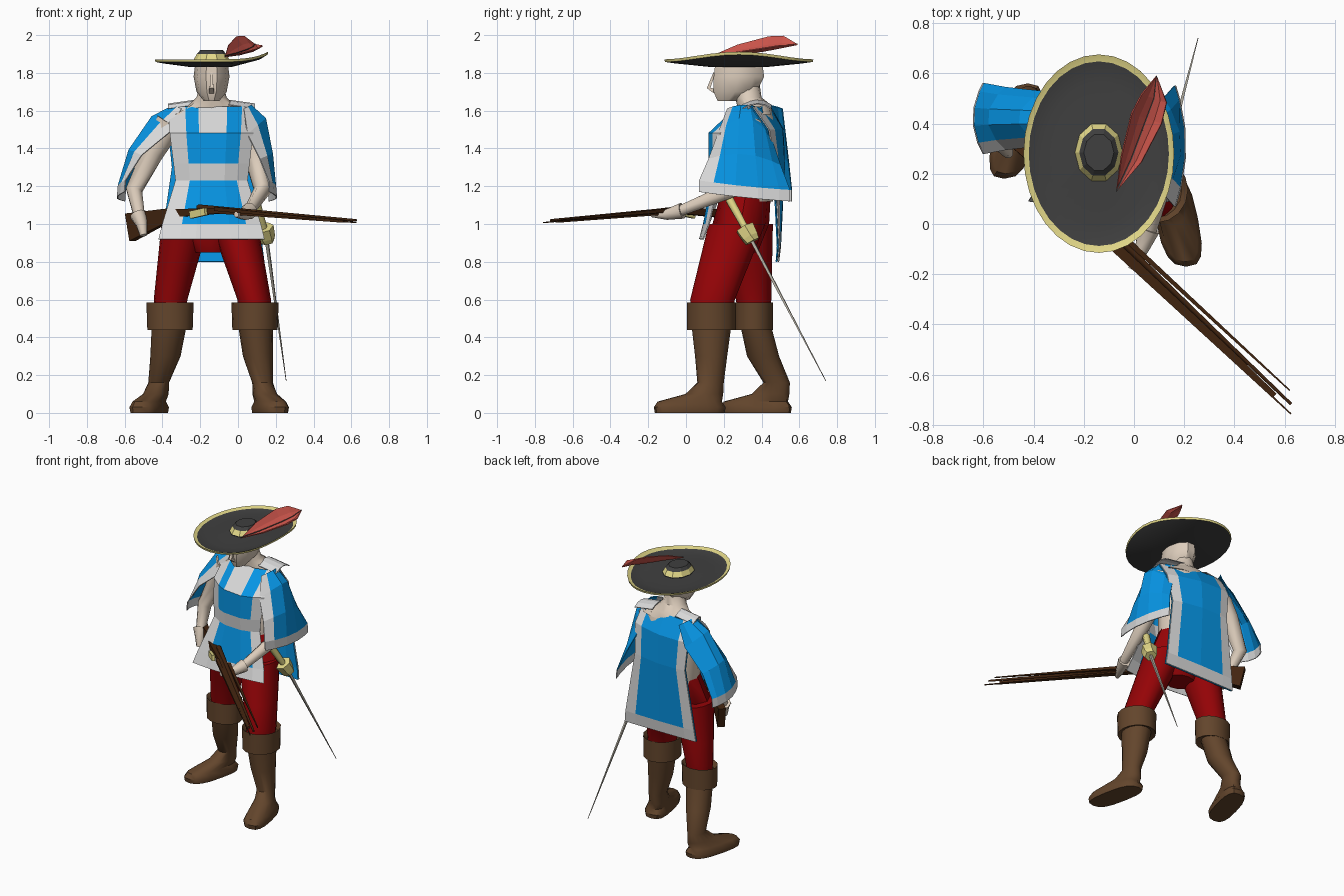
import bpy, bmesh, math
from mathutils import Vector

if "Cube" in bpy.data.objects:
    bpy.data.objects.remove(bpy.data.objects["Cube"], do_unlink=True)


def material(name, red, green, blue):
    mat = bpy.data.materials.new(name)
    mat.use_nodes = True
    colour = (red, green, blue, 1)
    mat.diffuse_color = colour
    mat.node_tree.nodes["Principled BSDF"].inputs["Base Color"].default_value = colour
    return mat


BLUE = material("tabard blue", .002, .3, .78)
WHITE = material("trim white", .7, .7, .7)
SKIN = material("skin", .72, .61, .5)
RED = material("breeches red", .3, .001, .002)
LEATHER = material("boot leather", .125, .06, .025)
BLACK = material("hat felt", .05, .05, .05)
GOLD = material("gold trim", .77, .69, .25)
PLUME = material("plume red", .6, .09, .07)
WOOD = material("gun wood", .055, .018, .005)
STEEL = material("steel", .5, .47, .4)

MID = -.14  # the body's own centre line in x


def finish(name, bm, mats, smooth_angle):
    bmesh.ops.remove_doubles(bm, verts=bm.verts, dist=.0003)
    bmesh.ops.recalc_face_normals(bm, faces=bm.faces)
    mesh = bpy.data.meshes.new(name)
    bm.to_mesh(mesh)
    bm.free()
    for mat in mats:
        mesh.materials.append(mat)
    obj = bpy.data.objects.new(name, mesh)
    bpy.context.collection.objects.link(obj)
    if smooth_angle:
        bpy.ops.object.select_all(action='DESELECT')
        obj.select_set(True)
        bpy.context.view_layer.objects.active = obj
        bpy.ops.object.shade_smooth_by_angle(angle=math.radians(smooth_angle))
    return obj


def bridge(name, rings, mats, smooth_angle=40, mat_rule=lambda band: 0):
    """Join rings of points into a closed skin."""
    bm = bmesh.new()
    loops = [[bm.verts.new(point) for point in ring] for ring in rings]
    sides = len(loops[0])
    for band, (low, high) in enumerate(zip(loops, loops[1:])):
        for i in range(sides):
            j = (i + 1) % sides
            face = bm.faces.new((low[i], low[j], high[j], high[i]))
            face.material_index = mat_rule(band)
    bm.faces.new(loops[0])
    bm.faces.new(loops[-1])
    return finish(name, bm, mats, smooth_angle)


def ellipse(x, y, z, rx, ry, sides=12, shear=0, power=1):
    """Level ring; shear swings its front sideways, a low power squares it."""
    ring = []
    for i in range(sides):
        a = math.tau * i / sides
        u, v = (math.copysign(abs(f) ** power, f) for f in (math.cos(a), math.sin(a)))
        ring.append(Vector((x + rx * u + shear * ry * v, y + ry * v, z)))
    return ring


def tube(name, path, mat, start, end, sides=8, ref=(0, 0, 1), tall=1, smooth_angle=60):
    """Tapering limb or rod; tall stretches its section along ref."""
    points = [Vector(p) for p in path]
    last = len(points) - 1
    rings = []
    for k, point in enumerate(points):
        along = (points[min(k + 1, last)] - points[max(k - 1, 0)]).normalized()
        across = Vector(ref).cross(along).normalized()
        up = along.cross(across)
        radius = start + (end - start) * k / last
        angles = [math.tau * (i + .5) / sides for i in range(sides)]
        rings.append([point + radius * (across * math.cos(a) + up * tall * math.sin(a)) for a in angles])
    return bridge(name, rings, [mat], smooth_angle)


def sheet(name, rows, columns, mats, rule=lambda row, column: 0):
    """Thin cloth; each row is a parabola through three points."""
    bm = bmesh.new()
    grid = []
    for row in rows:
        a, m, b = (Vector(p) for p in row)
        grid.append([bm.verts.new(a * (1 - u) * (1 - 2 * u) + m * 4 * u * (1 - u) + b * u * (2 * u - 1))
                     for u in columns])
    for r, (upper, lower) in enumerate(zip(grid, grid[1:])):
        for c in range(len(columns) - 1):
            face = bm.faces.new((upper[c], upper[c + 1], lower[c + 1], lower[c]))
            face.material_index = rule(r, c)
    obj = finish(name, bm, mats, 0)
    cloth = obj.modifiers.new("thickness", 'SOLIDIFY')
    cloth.thickness = .006
    cloth.offset = 0


def body_loft(name, rows, mat, sides=12):
    """Rings on the body's centre line: height, depth, two radii."""
    bridge(name, [ellipse(MID, y, z, rx, ry, sides) for z, y, rx, ry in rows], [mat])


# Head, neck, bare torso and hips
body_loft("head", [(1.86, .28, .085, .13), (1.78, .28, .095, .14), (1.7, .26, .08, .12),
                   (1.65, .22, .04, .055)], SKIN, 10)
tube("nose", [(MID, .15, 1.8), (MID, .12, 1.72), (MID, .16, 1.7)], SKIN, .008, .02, 4, (1, 0, 0), smooth_angle=0)
body_loft("neck", [(1.74, .32, .06, .07), (1.67, .33, .08, .07), (1.63, .36, .12, .09), (1.58, .37, .22, .09)], SKIN)
body_loft("torso", [(1.6, .37, .18, .08), (1.5, .35, .2, .15), (1.12, .32, .17, .14)], SKIN)
body_loft("hips", [(1.18, .32, .17, .13), (1, .29, .23, .15), (.85, .29, .1, .09)], RED)

# Arms and hands
sideways = (1, 0, 0)
tube("right_arm", [(-.36, .4, 1.54), (-.45, .42, 1.38), (-.55, .41, 1.18), (-.52, .32, 1.03)],
     SKIN, .08, .03, ref=sideways)
tube("right_hand", [(-.53, .33, 1.05), (-.51, .3, 1), (-.5, .28, .94)], SKIN, .045, .02, ref=sideways)
tube("left_arm", [(.04, .34, 1.54), (.09, .32, 1.37), (.13, .24, 1.18), (.06, -.03, 1.07)],
     SKIN, .08, .03, ref=sideways)
tube("left_hand", [(.06, -.02, 1.07), (.03, -.1, 1.05), (-.01, -.18, 1.05)], SKIN, .045, .015, ref=sideways)


def leg(side, hip, knee, ankle, turn, depth):
    """Breech, cuff and boot hung from three plan positions."""
    hip, knee, ankle = Vector(hip), Vector(knee), Vector(ankle)
    toe = ankle + Vector((-.2 * turn, -.11))

    def ring(centre, height, wide, deep, shear=0, power=1):
        return ellipse(centre.x, centre.y, height, wide, deep, 16, shear, power)

    thigh = []
    for step in (0, .25, .5, .8, 1):
        wide = .125 - .045 * step
        deep = .15 + (depth - .17) * step
        thigh.append(ring(hip.lerp(knee, min(1, step * 1.2)), 1 - step / 2, wide, deep))
    bridge(side + "_breech", thigh, [RED])
    bridge(side + "_cuff", [ring(knee, .55, .1, depth - .02), ring(knee, .585, .125, depth),
                            ring(knee, .44, .12, depth), ring(knee, .45, .09, depth - .02)], [LEATHER])
    bridge(side + "_boot", [ring(knee, .5, .095, depth - .02), ring(knee.lerp(ankle, .4), .3, .08, .085),
                            ring(ankle, .16, .055, .07), ring(ankle.lerp(toe, .3), .1, .063, .1, turn),
                            ring(toe, .06, .07, .17, turn, .7), ring(toe, .03, .085, .19, turn, .7),
                            ring(toe, 0, .08, .185, turn, .7)], [LEATHER])


leg("left", (-.02, .27), (.09, .135), (.13, .13), -.2, .13)
leg("right", (-.28, .31), (-.36, .36), (-.42, .48), .25, .1)


# Tabard: height, half width and depth per row; bow carries the edges round the body
def panel(rows, bow, shift=0):
    points = []
    for z, half, depth in rows:
        yaw = max(0, z - 1) / 15
        edge = depth + bow * (z - .75) + shift
        points.append(((MID - half, edge + yaw, z), (MID, depth + shift, z), (MID + half, edge - yaw, z)))
    return points


def front_colour(row, column):
    bib = row == 0 and column == 2
    return 1 if column in (0, 4) or row in (2, 4) or bib else 0


front = [(1.62, .23, .27), (1.48, .22, .12), (1.32, .2, .12), (1.23, .19, .13), (1, .26, .09), (.92, .28, .07)]
back = [(1.62, .22, .44), (1.5, .23, .51), (1.3, .21, .52), (.88, .27, .5), (.8, .28, .49)]
sheet("tabard_front", panel(front, .13), (0, .2, .35, .68, .85, 1), [BLUE, WHITE], front_colour)
border = (0, .15, .5, .85, 1)
sheet("tabard_back", panel(back, -.05), border, [BLUE, WHITE],
      lambda row, column: 1 if column in (0, 3) or row == 3 else 0)
sheet("tabard_lining", panel(back, -.05, -.01), border, [BLUE])

# Shoulder yokes joining front to back
for side, reach in (("right", -1), ("left", 1)):
    rows = [((MID + reach * out, .33 - reach * .03, z), (MID + reach * out, .38, z + .025),
             (MID + reach * out, .45, z)) for out, z in ((.23, 1.61), (.09, 1.63))]
    sheet(side + "_yoke", rows, (0, .25, .5, .75, 1), [WHITE])


# Open sleeves: a crest over the arm, flaring towards a white hem
def sleeve(name, crest, reach, middle, spread):
    x, z = crest[-1]
    rows = []
    for k, (x, z) in enumerate(crest + [(x + reach * .005, z - .06)]):
        flare = min(1, k / 3)
        wrap = 6.75 * flare * (1 - flare) ** 2
        inner = x - reach * (.04 + .06 * wrap)
        depth = .09 + (spread - .09) * flare
        low = z - .02 - .08 * wrap
        rows.append(((inner, middle - depth, low + .05 * flare), (x, middle, z), (inner, middle + depth, low)))
    sheet(name, rows, (0, .16, .4, .65, .88, 1), [BLUE, WHITE],
          lambda row, column: 1 if column == 0 or row == 3 else 0)


sleeve("right_sleeve", [(-.34, 1.63), (-.46, 1.57), (-.58, 1.39), (-.635, 1.2)], -1, .42, .14)
sleeve("left_sleeve", [(.07, 1.63), (.15, 1.56), (.185, 1.37), (.2, 1.2)], 1, .31, .24)

# Wide hat: brim rings as a share of its size, curled up on the left
rings = []
for share, z in ((.3, 1.865), (.7, 1.856), (.93, 1.862), (1, 1.872), (.99, 1.858), (.85, 1.85), (.35, 1.83)):
    ring = ellipse(MID, .28, z, .3 * share, .395 * share, 32)
    for point in ring:
        point.z += .04 * max(0, (point.x - MID) / .3) ** 4
    rings.append(ring)
bridge("hat_brim", rings, [BLACK, GOLD], 25, lambda band: 1 if band in (2, 3) else 0)
bridge("hat_crown", [ellipse(MID, .285, z, wide, wide * 1.25, 10) for z, wide in
                     ((1.85, .095), (1.87, .095), (1.9, .078), (1.92, .06))],
       [BLACK, GOLD], 0, lambda band: 1 if band == 1 else 0)

# Plume folded along its quill
base, tip = (-.07, .13, 1.885), (.09, .59, 1.95)
quill = [base, (-.01, .26, 1.9), (.05, .42, 1.92), (.08, .5, 1.935), tip]
vanes = []
for (x, y, z), wide in zip(quill, (0, .04, .06, .05, 0)):
    vanes.append(((x - wide, y + wide / 3, z + wide * 1.2), (x, y, z), (x + wide, y - wide / 3, z + wide / 6)))
sheet("plume", vanes, (0, .25, .5, .75, 1), [PLUME])
tube("plume_quill", [(x, y, z + .004) for x, y, z in quill], BLACK, .004, .002, 4)


# Musket: every part follows one sloping line across the body
def aim(x, lift=0, aside=0):
    return x + aside, -.14 - .97 * x + aside, 1.08 - abs(x + .1) / 10 + lift


tube("gun_butt", [aim(-.57, -.05), aim(-.34)], WOOD, .035, .014, 4, tall=3, smooth_angle=0)
tube("gun_stock", [aim(-.34), aim(-.1, -.01), aim(.56)], WOOD, .045, .014, 4, tall=.7, smooth_angle=0)
tube("gun_barrel", [aim(-.22, .02, .01), aim(.61, .01, .015)], WOOD, .016, .007, 6)
tube("gun_ramrod", [aim(-.1, 0, -.02), aim(.63, 0, -.005)], WOOD, .015, .004, 4)
tube("gun_bayonet", [aim(-.05, 0, .025), aim(.58, .01, .04)], WOOD, .015, .004, 4)
tube("gun_lock", [aim(-.22, -.02, -.03), aim(-.14, -.01, -.03)], GOLD, .014, .014, 4, tall=2, smooth_angle=0)

# Sword at the left hip
hilt, point = Vector((.15, .34, .93)), Vector((.255, .74, .17))
pommel = Vector((.09, .23, 1.13))
tube("sword_grip", [pommel, hilt], GOLD, .025, .018, 6)
tube("sword_guard", [hilt.lerp(pommel, .25), hilt, hilt.lerp(point, .03)], GOLD, .055, .04, 6, smooth_angle=0)
tube("sword_blade", [hilt, point], STEEL, .012, .002, 4)
